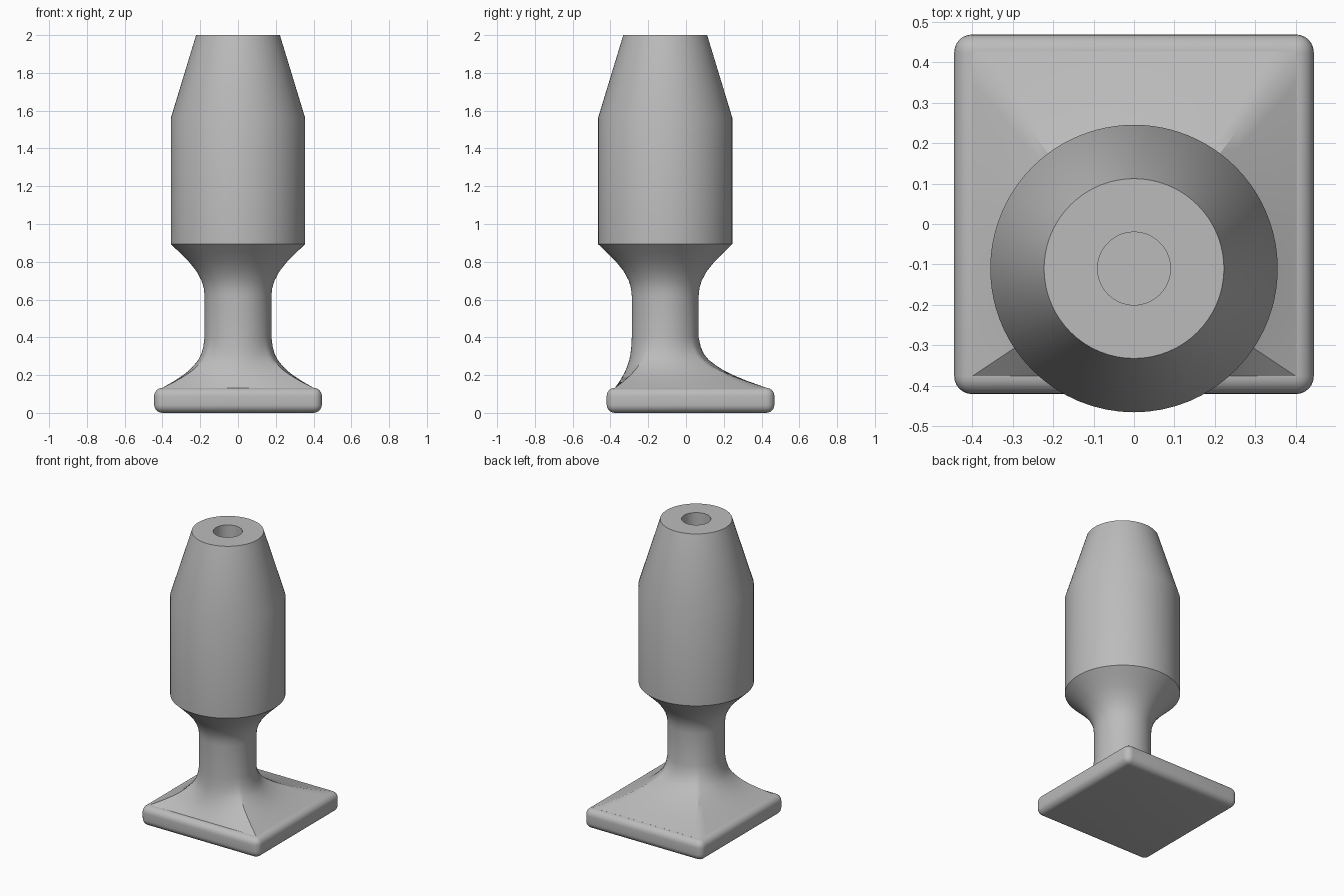
import bpy
import bmesh
import math

if "Cube" in bpy.data.objects:
    bpy.data.objects.remove(bpy.data.objects["Cube"], do_unlink=True)

grey = bpy.data.materials.new("plain grey")
grey.use_nodes = True
colour = (0.5, 0.5, 0.5, 1)
grey.diffuse_color = colour
grey.node_tree.nodes["Principled BSDF"].inputs["Base Color"].default_value = colour

AXIS_Y = -0.11
LEFT, RIGHT, FRONT, BACK = -0.4, 0.4, -0.266, 0.536   # foot of the flare, from the axis
NECK = 0.177


def finish(name, bm):
    bmesh.ops.recalc_face_normals(bm, faces=bm.faces)
    mesh = bpy.data.meshes.new(name)
    bm.to_mesh(mesh)
    bm.free()
    obj = bpy.data.objects.new(name, mesh)
    bpy.context.collection.objects.link(obj)
    mesh.materials.append(grey)
    bpy.ops.object.select_all(action="DESELECT")
    bpy.context.view_layer.objects.active = obj
    obj.select_set(True)
    return obj


# Angles around the axis, passing exactly through the four corners of the flare
corners = [math.atan2(y, x) for x, y in
           ((LEFT, FRONT), (RIGHT, FRONT), (RIGHT, BACK), (LEFT, BACK))]
corners.append(corners[0] + math.tau)
STEPS = 20
angles = [a + (b - a) * i / STEPS
          for a, b in zip(corners, corners[1:]) for i in range(STEPS)]


def square_radius(a):
    c, s = math.cos(a), math.sin(a)
    rx = RIGHT / max(abs(c), 1e-6)
    ry = (BACK if s > 0 else -FRONT) / max(abs(s), 1e-6)
    return min(rx, ry)


# Rings as (height, round radius, share of the square outline)
rings = [(0.12, NECK, 1), (0.133, NECK, 1), (0.17, NECK, 0.71), (0.2, NECK, 0.51),
         (0.225, NECK, 0.37), (0.25, NECK, 0.26), (0.28, NECK, 0.15),
         (0.31, NECK, 0.08), (0.35, NECK, 0.03), (0.4, NECK, 0)]
rings += [(z, r, 0) for z, r in (
    (0.62, NECK), (0.66, 0.181), (0.7, 0.193), (0.75, 0.22), (0.8, 0.26),
    (0.85, 0.31), (0.893, 0.355), (1.563, 0.355), (2, 0.222), (2, 0.09), (1.6, 0.09))]

# Stem: square flare, neck, barrel, tapered top and blind hole
bm = bmesh.new()
loops = []
for z, r, square in rings:
    loop = []
    for a in angles:
        d = r + (square_radius(a) - r) * square
        loop.append(bm.verts.new((d * math.cos(a), AXIS_Y + d * math.sin(a), z)))
    loops.append(loop)
n = len(angles)
for low, high in zip(loops, loops[1:]):
    for i in range(n):
        j = (i + 1) % n
        bm.faces.new((low[i], low[j], high[j], high[i]))
bm.faces.new(loops[0][::-1])
bm.faces.new(loops[-1])
finish("stem", bm)
bpy.ops.object.shade_smooth_by_angle(angle=math.radians(30))

# Base: rounded square block
bm = bmesh.new()
bmesh.ops.create_cube(bm, size=1)
for v in bm.verts:
    v.co = (v.co.x * 0.888, v.co.y * 0.888 + 0.024, v.co.z * 0.133 + 0.0665)
bmesh.ops.bevel(bm, geom=bm.edges[:], offset=0.044, segments=6, profile=0.5,
                affect="EDGES")
finish("base", bm)
bpy.ops.object.shade_smooth_by_angle(angle=math.radians(30))
